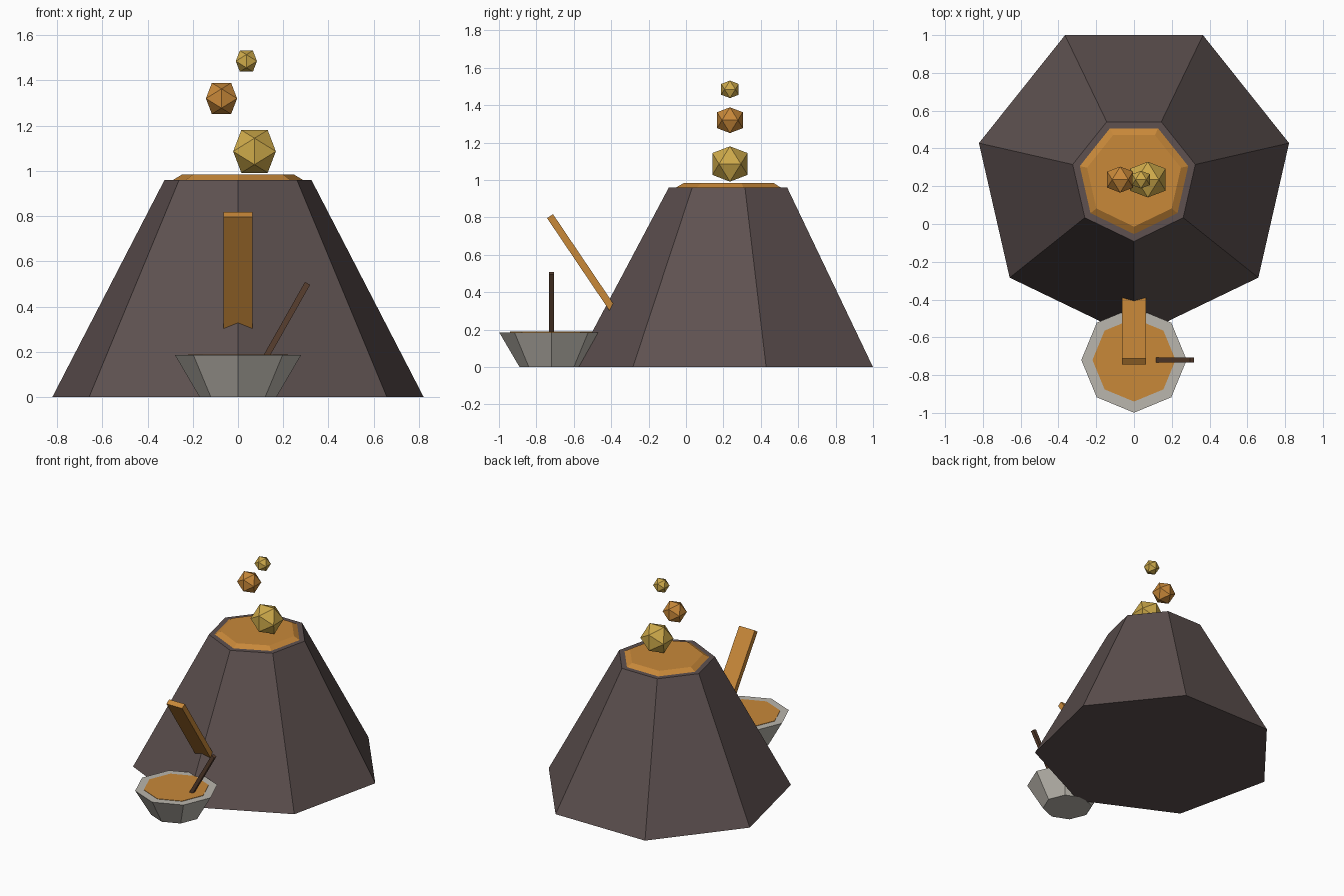
import bpy, bmesh, math
from mathutils import Matrix, Vector

if "Cube" in bpy.data.objects:
    bpy.data.objects.remove(bpy.data.objects["Cube"])


def material(name, rgb):
    # sRGB bytes to linear diffuse colour
    m = bpy.data.materials.new(name)
    lin = [((c / 255 + 0.055) / 1.055) ** 2.4 for c in rgb]
    m.diffuse_color = (*lin, 1)
    m.use_nodes = True
    m.node_tree.nodes["Principled BSDF"].inputs["Base Color"].default_value = m.diffuse_color
    return m


ROCK = material("dark rock", (94, 81, 80))
ORANGE = material("lava orange", (200, 136, 57))
YELLOW = material("hot yellow", (206, 170, 74))
STONE = material("pale stone", (186, 182, 173))
WOOD = material("dark wood", (88, 62, 46))


def finish(bm, name, mat, loc=(0, 0, 0)):
    bmesh.ops.recalc_face_normals(bm, faces=bm.faces)
    me = bpy.data.meshes.new(name)
    bm.to_mesh(me)
    bm.free()
    me.materials.append(mat)
    ob = bpy.data.objects.new(name, me)
    ob.location = loc
    bpy.context.collection.objects.link(ob)
    return ob


def frustum(name, mat, sides, r0, r1, z0, z1, y):
    # Closed tapered prism with one corner pointing to the front
    bm = bmesh.new()
    rings = []
    for r, z in ((r0, z0), (r1, z1)):
        ring = []
        for i in range(sides):
            a = 2 * math.pi * i / sides - math.pi / 2
            ring.append(bm.verts.new((r * math.cos(a), r * math.sin(a), z)))
        rings.append(ring)
        bm.faces.new(ring)
    for i in range(sides):
        j = (i + 1) % sides
        bm.faces.new((rings[0][i], rings[0][j], rings[1][j], rings[1][i]))
    return finish(bm, name, mat, (0, y, 0))


def bar(name, mat, size, top, axis, degrees):
    # Box hung down from its top centre along a tilted axis
    bm = bmesh.new()
    bmesh.ops.create_cube(bm, size=1)
    bmesh.ops.transform(bm, verts=bm.verts,
                        matrix=Matrix.Diagonal((*size, 1)) @ Matrix.Translation((0, 0, -0.5)))
    bmesh.ops.rotate(bm, verts=bm.verts, cent=(0, 0, 0),
                     matrix=Matrix.Rotation(math.radians(degrees), 3, axis))
    return finish(bm, name, mat, top)


def blob(name, mat, radius, loc):
    # Twenty-sided ball from three crossed golden rectangles
    bm = bmesh.new()
    phi = (1 + math.sqrt(5)) / 2
    for a in (-1, 1):
        for b in (-phi, phi):
            for p in ((a, 0, b), (0, b, a), (b, a, 0)):
                bm.verts.new(Vector(p).normalized() * radius)
    bmesh.ops.convex_hull(bm, input=bm.verts)
    return finish(bm, name, mat, loc)


# Mountain and the lava filling its crater
frustum("mountain", ROCK, 7, 0.842, 0.333, 0, 0.96, 0.241)
frustum("crater_lava", ORANGE, 7, 0.303, 0.255, 0.955, 0.983, 0.241)

# Flying lava drops
blob("large_drop", YELLOW, 0.111, (0.073, 0.235, 1.086))
blob("middle_drop", ORANGE, 0.081, (-0.073, 0.235, 1.32))
blob("small_drop", YELLOW, 0.055, (0.037, 0.235, 1.485))

# Sloping lava stream
bar("lava_stream", ORANGE, (0.128, 0.038, 0.64), (0, -0.727, 0.807), 'X', 34)

# Bowl with lava surface and stirring stick
frustum("bowl", STONE, 8, 0.17, 0.279, 0, 0.186, -0.72)
frustum("bowl_lava", ORANGE, 8, 0.22, 0.22, 0.184, 0.189, -0.72)
bar("stirring_stick", WOOD, (0.026, 0.026, 0.46), (0.3075, -0.72, 0.5025), 'Y', 29.5)
